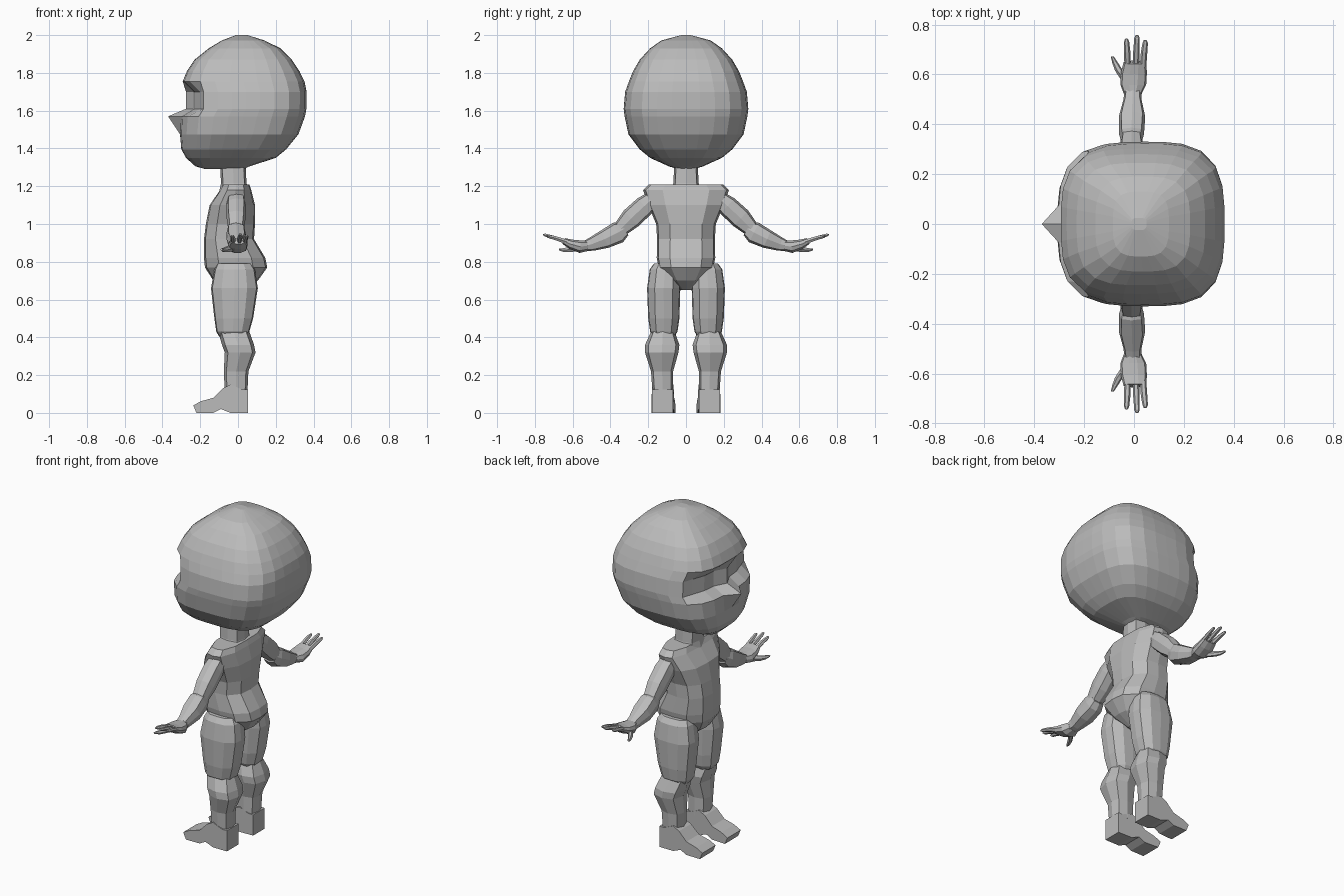
import bpy, bmesh, math
from mathutils import Vector

clay = bpy.data.materials.new("clay grey")
clay.diffuse_color = (0.5, 0.5, 0.5, 1)


def finish(name, bm, mirror):
    bmesh.ops.recalc_face_normals(bm, faces=bm.faces)
    me = bpy.data.meshes.new(name)
    bm.to_mesh(me)
    bm.free()
    me.materials.append(clay)
    ob = bpy.data.objects.new(name, me)
    bpy.context.collection.objects.link(ob)
    if mirror:
        m = ob.modifiers.new("mirror", 'MIRROR')
        m.use_axis = (False, True, False)
        m.use_mirror_merge = False
    return ob


def loft(name, rings, n=12, e=2.6, upright=False, mirror=False):
    """rings: (centre x, y, z, radius along x, radius across); superellipse sections"""
    bm = bmesh.new()
    c = [Vector(r[:3]) for r in rings]
    loops = []
    for i, r in enumerate(rings):
        if upright:
            across = Vector((0, 1, 0))
        else:
            t = c[min(i + 1, len(c) - 1)] - c[max(i - 1, 0)]
            across = t.cross(Vector((1, 0, 0))).normalized()
        loop = []
        for k in range(n):
            a = 2 * math.pi * k / n
            u, v = math.cos(a), math.sin(a)
            s = (abs(u) ** e + abs(v) ** e) ** (-1 / e)
            loop.append(bm.verts.new(c[i] + Vector((u * s * r[3], 0, 0)) + across * (v * s * r[4])))
        loops.append(loop)
    for a, b in zip(loops, loops[1:]):
        for k in range(n):
            bm.faces.new((a[k], a[(k + 1) % n], b[(k + 1) % n], b[k]))
    bm.faces.new(loops[0])
    bm.faces.new(loops[-1])
    return finish(name, bm, mirror)


def stack(name, rows, n=12, e=2.6, mirror=False):
    """rows: (z, front x, back x, left y, right y)"""
    rings = [((f + b) / 2, (l + r) / 2, z, (b - f) / 2, (r - l) / 2) for z, f, b, l, r in rows]
    return loft(name, rings, n, e, True, mirror)


def centred(rows):
    return [(z, f, b, -h, h) for z, f, b, h in rows]


# Head with sunken eye band and pointed nose
head = stack("head", centred([
    (1.29, -.17, .03, .04), (1.305, -.225, .06, .09), (1.35, -.275, .20, .19),
    (1.395, -.30, .255, .245), (1.475, -.307, .32, .305), (1.57, -.303, .355, .325),
    (1.61, -.275, .362, .33), (1.70, -.275, .363, .322), (1.755, -.293, .352, .302),
    (1.81, -.27, .325, .28), (1.87, -.23, .285, .245), (1.93, -.155, .225, .19),
    (1.972, -.085, .14, .13), (2.0, -.01, .05, .025)]), n=28, e=3.3)
for v in head.data.vertices:
    x, y, z = v.co
    if x < -.15 and 1.6 < z < 1.71 and .03 < abs(y) < .25:
        v.co.x += .038
    if x < -.2 and abs(z - 1.57) < .01 and abs(y) < .01:
        v.co.x = -.37

# Neck and torso
stack("neck", centred([(1.17, -.10, .06, .085), (1.215, -.09, .045, .067), (1.32, -.095, .04, .062)]), n=8, e=4)
stack("torso", centred([
    (.65, -.06, .03, .03), (.70, -.13, .105, .09), (.77, -.175, .155, .145),
    (.82, -.18, .145, .155), (.92, -.18, .085, .153), (1.0, -.17, .09, .158),
    (1.10, -.15, .09, .20), (1.18, -.095, .07, .227), (1.21, -.08, .06, .195)]), e=3)

# Legs
stack("thigh", [
    (.405, -.10, .05, .06, .17), (.43, -.115, .06, .045, .19), (.50, -.125, .08, .035, .2),
    (.66, -.143, .105, .03, .206), (.76, -.125, .09, .03, .192), (.79, -.11, .07, .05, .17)],
    e=3, mirror=True)
stack("shin", [
    (.11, -.07, .05, .068, .178), (.22, -.075, .055, .068, .185), (.32, -.07, .093, .04, .217),
    (.36, -.085, .085, .035, .217), (.43, -.105, .06, .06, .185)], n=8, e=3, mirror=True)

# Feet: side outline pulled across the width
bm = bmesh.new()
outline = [(.052, 0), (.052, .125), (.02, .125), (-.04, .15), (-.08, .13), (-.13, .08),
           (-.195, .062), (-.237, .04), (-.22, 0), (-.13, 0), (-.09, .02), (-.04, 0)]
sides = [[bm.verts.new((x, y + w * min(0, x) * .06, z)) for x, z in outline]
         for y, w in ((.07, 1), (.18, -.2))]
for s in sides:
    bm.faces.new(s)
for k in range(len(outline)):
    j = (k + 1) % len(outline)
    bm.faces.new((sides[0][k], sides[0][j], sides[1][j], sides[1][k]))
finish("foot", bm, True)

# Arms
loft("upper_arm", [(-.01, .17, 1.14, .045, .04), (-.01, .22, 1.095, .052, .055),
                   (-.01, .29, 1.03, .05, .057), (-.01, .345, .975, .042, .042)], n=8, e=3, mirror=True)
loft("forearm", [(-.01, .325, .975, .04, .04), (-.01, .36, .955, .05, .058),
                 (-.008, .43, .92, .053, .05), (-.006, .50, .893, .036, .036),
                 (-.005, .54, .882, .033, .026)], n=8, e=3, mirror=True)

# Hands
loft("palm", [(-.005, .52, .885, .035, .028), (-.003, .56, .88, .052, .034),
              (0, .61, .893, .052, .026), (.003, .648, .91, .045, .017)], n=10, e=2.6, mirror=True)
for i, (x0, x1, y, z) in enumerate([(-.025, -.03, .742, .938), (.007, .012, .757, .945), (.036, .045, .737, .938)]):
    loft("finger_%d" % (i + 1), [(x0, .625, .903, .013, .014), ((x0 + x1) / 2, .69, .925, .013, .012),
                                 (x1, y - .012, z - .004, .011, .009), (x1, y, z, .006, .004)], n=6, e=2, mirror=True)
loft("thumb", [(-.03, .575, .873, .02, .02), (-.06, .615, .865, .016, .016),
               (-.075, .645, .862, .012, .012), (-.087, .672, .865, .006, .006)], n=6, e=2, mirror=True)
